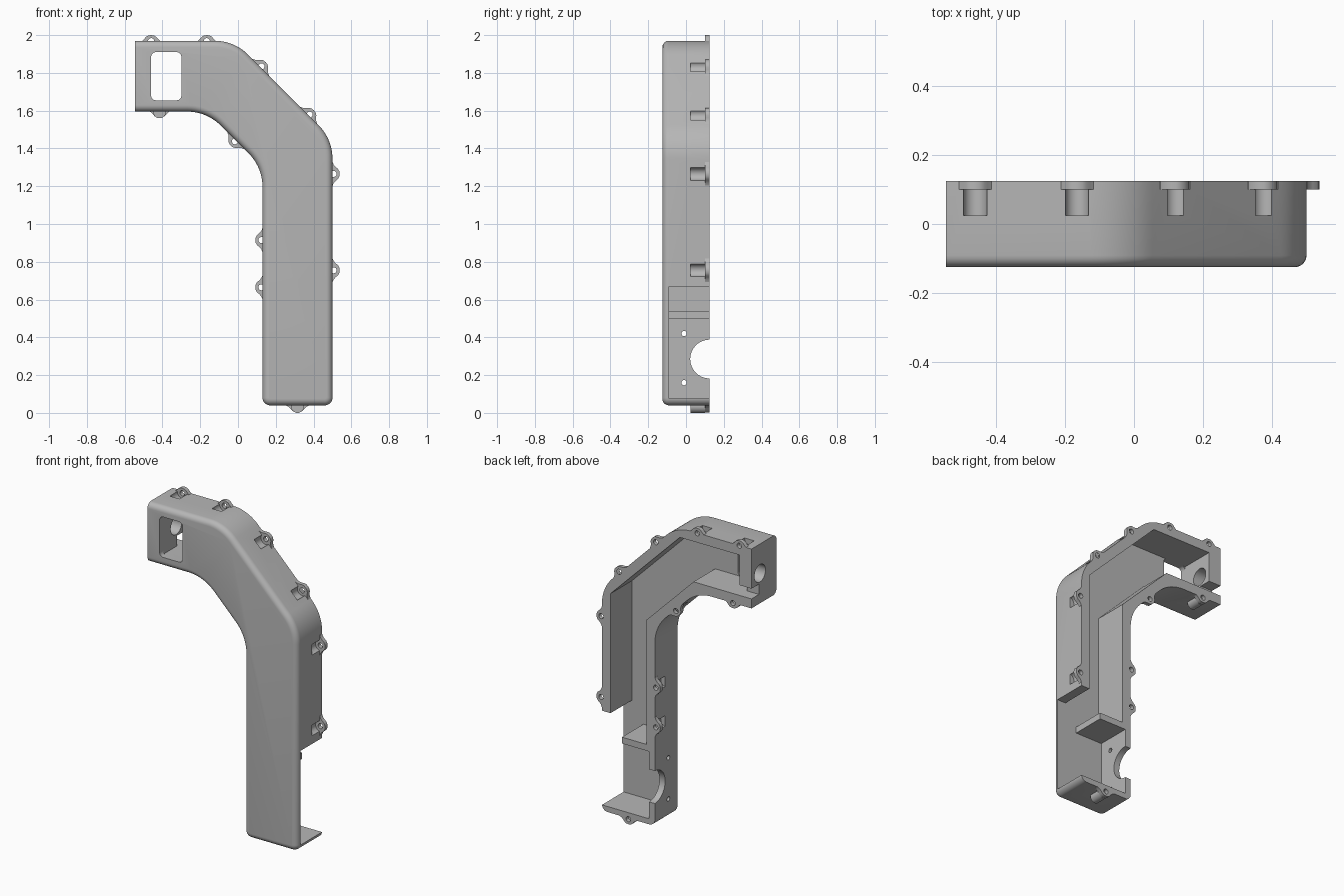
import bpy, bmesh, math
from mathutils import Vector

if "Cube" in bpy.data.objects:
    bpy.data.objects.remove(bpy.data.objects["Cube"])

FRONT, BACK, FLOOR = -0.125, 0.125, -0.09

grey = bpy.data.materials.new("light grey plastic")
grey.use_nodes = True
colour = (0.47, 0.47, 0.47, 1)
grey.diffuse_color = colour
grey.node_tree.nodes["Principled BSDF"].inputs["Base Color"].default_value = colour


def fillet(corners):
    """Outline from (x, z, radius) corners, each rounded by an arc."""
    pts = []
    for i, (x, z, r) in enumerate(corners):
        p = Vector((x, z))
        if r == 0:
            pts.append(p)
            continue
        a = (Vector(corners[i - 1][:2]) - p).normalized()
        b = (Vector(corners[(i + 1) % len(corners)][:2]) - p).normalized()
        half = a.angle(b) / 2
        centre = p + (a + b).normalized() * r / math.sin(half)
        start = p + a * r / math.tan(half) - centre
        end = p + b * r / math.tan(half) - centre
        steps = 10
        for k in range(steps + 1):
            t = k / steps
            ang = math.pi - 2 * half
            d = (start * math.sin((1 - t) * ang) + end * math.sin(t * ang)) / math.sin(ang)
            pts.append(centre + d)
    return pts


def prism(name, pts, y0, y1, round_front=0):
    """Extrude an x-z outline along y, optionally rounding its front edges."""
    bm = bmesh.new()
    face = bm.faces.new([bm.verts.new((p[0], y0, p[1])) for p in pts])
    new = bmesh.ops.extrude_face_region(bm, geom=[face])["geom"]
    for v in new:
        if isinstance(v, bmesh.types.BMVert):
            v.co.y = y1
    bmesh.ops.recalc_face_normals(bm, faces=bm.faces)
    if round_front:
        left = min(p[0] for p in pts)
        edges = [e for e in bm.edges if all(abs(v.co.y - y0) < 1e-5 for v in e.verts)
                 and any(v.co.x > left + 1e-4 for v in e.verts)]
        bmesh.ops.bevel(bm, geom=edges, offset=round_front, segments=6,
                        profile=0.5, affect='EDGES')
    mesh = bpy.data.meshes.new(name)
    bm.to_mesh(mesh)
    bm.free()
    ob = bpy.data.objects.new(name, mesh)
    bpy.context.collection.objects.link(ob)
    mesh.materials.append(grey)
    return ob


def box(name, x0, x1, y0, y1, z0, z1):
    return prism(name, [(x0, z0), (x1, z0), (x1, z1), (x0, z1)], y0, y1)


def rod(name, axis, centre, r, length):
    rot = (math.pi / 2, 0, 0) if axis == 'y' else (0, math.pi / 2, 0)
    bpy.ops.mesh.primitive_cylinder_add(vertices=32, radius=r, depth=length,
                                        location=centre, rotation=rot)
    ob = bpy.context.object
    ob.name = name
    ob.data.materials.append(grey)
    return ob


def combine(target, tool, operation):
    mod = target.modifiers.new(operation, 'BOOLEAN')
    mod.object, mod.operation, mod.solver = tool, operation, 'EXACT'
    bpy.context.view_layer.objects.active = target
    bpy.ops.object.modifier_apply(modifier=mod.name)
    bpy.data.objects.remove(tool)


def cut(tool):
    combine(cover, tool, 'DIFFERENCE')


# Curved duct cover, solid at first
R = 0.25
cover = prism("duct_cover", fillet([
    (-0.545, 1.97, 0), (-0.02, 1.97, R), (0.5, 1.45, R), (0.5, 0.04, 0.04),
    (0.13, 0.04, 0.04), (0.13, 1.30, R), (-0.165, 1.595, R), (-0.545, 1.595, 0)]),
    FRONT, BACK, 0.034)

# Screw ears around the rim: position on the wall and outward direction
D = math.sqrt(0.5)
ears = [(-0.46, 1.962, 0, 1), (-0.165, 1.962, 0, 1), (0.12, 1.83, D, D),
        (0.375, 1.575, D, D), (0.5, 1.265, 1, 0), (0.5, 0.755, 1, 0),
        (0.13, 0.915, -1, 0), (0.13, 0.665, -1, 0), (-0.012, 1.442, -D, -D),
        (-0.415, 1.6, 0, -1), (0.315, 0.04, 0, -1)]
side = [(0.065, -0.015), (0.062, 0.001), (0.048, 0.007), (0.036, 0.018),
        (0.027, 0.029), (0.015, 0.036)]
ear_shape = side + [(0, 0.038)] + [(-s, n) for s, n in reversed(side)]
for x, z, nx, nz in ears:
    pts = [(x + nx * n + nz * s, z + nz * n - nx * s) for s, n in ear_shape]
    combine(cover, prism("screw_ear", pts, 0.1, BACK), 'UNION')

# Main channel, open at the back
cut(prism("channel", [(-0.46, 1.91), (-0.045, 1.91), (0.44, 1.425), (0.44, 0.54),
                      (0.19, 0.54), (0.19, 1.325), (-0.14, 1.655), (-0.46, 1.655)],
          FLOOR, 0.3))
# Lower chamber and side opening, leaving a short shelf
cut(box("lower_chamber", 0.17, 0.7, FLOOR, 0.3, 0.075, 0.5))
cut(box("side_opening", 0.36, 0.7, FLOOR, 0.3, 0.4, 0.67))

# Front window
r = 0.025
cut(prism("window", fillet([(-0.46, 1.655, r), (-0.3, 1.655, r),
                            (-0.3, 1.91, r), (-0.46, 1.91, r)]), -0.3, -0.05))

# Cable hole and notch in the arm end
cut(rod("cable_hole", 'x', (-0.5, 0.04, 1.785), 0.055, 0.2))
cut(box("end_notch", -0.7, -0.44, 0.05, 0.3, 1.655, 1.72))

# Half-round port and two small holes in the lower wall
cut(rod("side_port", 'x', (0.15, BACK, 0.285), 0.103, 0.1))
for z in (0.16, 0.42):
    cut(rod("small_hole", 'x', (0.15, -0.01, z), 0.014, 0.1))

# Screw-head pockets and screw holes at each ear
for x, z, nx, nz in ears:
    px, pz = x + nx * 0.006, z + nz * 0.006
    cut(rod("pocket", 'y', (px, 0.062, pz), 0.034, 0.076))
    cut(rod("screw_hole", 'y', (px, 0.12, pz), 0.016, 0.1))

# Smooth shading with sharp edges kept
bpy.ops.object.select_all(action='DESELECT')
cover.select_set(True)
bpy.context.view_layer.objects.active = cover
bpy.ops.object.shade_smooth_by_angle(angle=math.radians(30))
